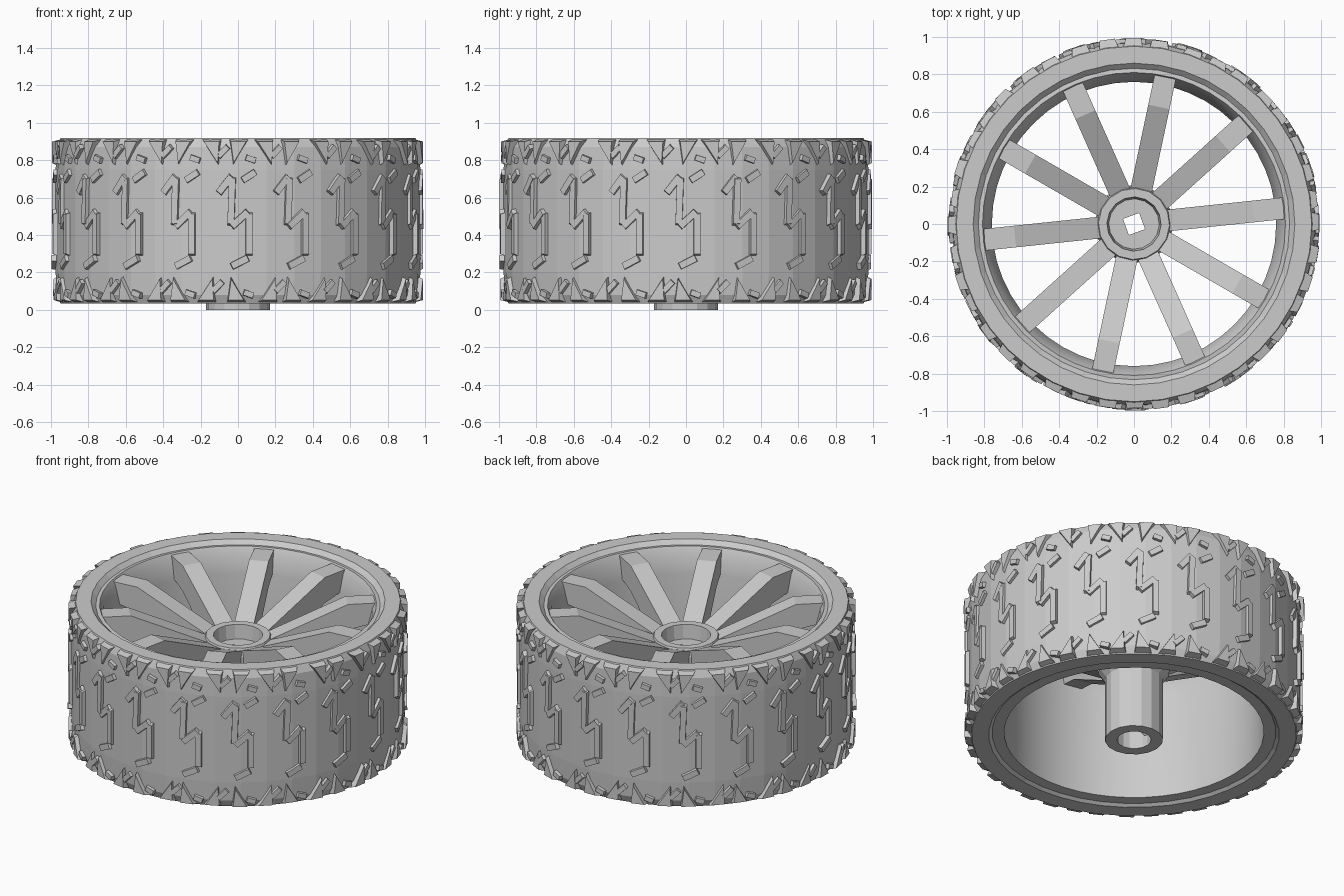
import bpy, bmesh, math, random
from mathutils import Vector

random.seed(4)
if "Cube" in bpy.data.objects:
    bpy.data.objects.remove(bpy.data.objects["Cube"], do_unlink=True)

grey = bpy.data.materials.new("plain_grey")
grey.use_nodes = True
grey.diffuse_color = (0.6, 0.6, 0.6, 1)
grey.node_tree.nodes["Principled BSDF"].inputs["Base Color"].default_value = (0.6, 0.6, 0.6, 1)


def finish(name, bm):
    bmesh.ops.recalc_face_normals(bm, faces=bm.faces)
    mesh = bpy.data.meshes.new(name)
    bm.to_mesh(mesh)
    bm.free()
    mesh.materials.append(grey)
    obj = bpy.data.objects.new(name, mesh)
    bpy.context.collection.objects.link(obj)
    return obj


def polar(r, a, z):
    return Vector((r * math.cos(a), r * math.sin(a), z))


def lathe(name, profile, segs, square=(), turn=0.0):
    """Spin a closed (radius, z) loop; points listed in square follow a square."""
    bm = bmesh.new()
    rings = []
    for i in range(segs):
        a = math.tau * i / segs
        k = max(abs(math.cos(a)), abs(math.sin(a)))
        rings.append([bm.verts.new(polar(r / k if j in square else r, a + turn, z))
                      for j, (r, z) in enumerate(profile)])
    n = len(profile)
    for i in range(segs):
        p, q = rings[i], rings[(i + 1) % segs]
        for j in range(n):
            bm.faces.new((p[j], q[j], q[(j + 1) % n], p[(j + 1) % n]))
    return finish(name, bm)


def prism(bm, low, high):
    """Join two matching outlines into a closed solid."""
    a = [bm.verts.new(v) for v in low]
    b = [bm.verts.new(v) for v in high]
    bm.faces.new(a)
    bm.faces.new(b)
    for i in range(len(a)):
        j = (i + 1) % len(a)
        bm.faces.new((a[i], a[j], b[j], b[i]))


def tread_block(bm, outline, angle, top=1.0, shrink=0.85):
    """Raise an outline of (arc, z) points from the tyre surface."""
    cu = sum(u for u, z in outline) / len(outline)
    cz = sum(z for u, z in outline) / len(outline)
    low = [polar(0.945, angle + u, z) for u, z in outline]
    high = [polar(top, angle + cu + (u - cu) * shrink, cz + (z - cz) * shrink)
            for u, z in outline]
    prism(bm, low, high)


def bar(p, q, width):
    """Outline of a straight strip from p to q."""
    d = Vector((q[0] - p[0], q[1] - p[1])).normalized() * width / 2
    return [(p[0] - d.y, p[1] + d.x), (p[0] + d.y, p[1] - d.x),
            (q[0] + d.y, q[1] - d.x), (q[0] - d.y, q[1] + d.x)]


# Tyre carcass
lathe("tyre", [(0.83, 0.05), (0.85, 0.035), (0.95, 0.035), (0.97, 0.08), (0.975, 0.2),
               (0.975, 0.75), (0.97, 0.87), (0.95, 0.918), (0.86, 0.918), (0.83, 0.89)], 40)

# Zigzag tread ridges around the middle
bm = bmesh.new()
path = [(-0.11, 0.62), (-0.03, 0.72), (-0.04, 0.44), (0.06, 0.53), (0.06, 0.28), (-0.04, 0.23)]
repeats = 20
for k in range(repeats):
    angle = math.tau * k / repeats
    for p, q in zip(path, path[1:]):
        tread_block(bm, bar(p, q, 0.042), angle, random.uniform(0.988, 0.998))
    tread_block(bm, bar((0.02, 0.69), (0.1, 0.74), 0.04), angle, 0.99)
finish("tread_ridges", bm)

# Jagged shoulder lugs along both edges
bm = bmesh.new()
lugs = 40
for k in range(lugs):
    for edge, inner in ((0.04, 0.19), (0.912, 0.76)):
        angle = math.tau * (k + random.uniform(-0.12, 0.12)) / lugs
        mid = (edge + inner) / 2
        tilt = 0.04 if k % 2 else -0.04
        tread_block(bm, [(-0.06, edge), (0.05, edge), (tilt, inner)], angle,
                    random.uniform(0.985, 0.998), 0.75)
        tread_block(bm, bar((0.03, mid - 0.02), (0.09, mid + tilt), 0.035), angle, 0.99)
finish("shoulder_lugs", bm)

# Rim barrel
rim = lathe("rim", [(0.76, 0.05), (0.85, 0.05), (0.85, 0.89), (0.81, 0.895),
                    (0.79, 0.86), (0.76, 0.74)], 48)
bpy.context.view_layer.objects.active = rim
rim.select_set(True)
bpy.ops.object.shade_smooth_by_angle(angle=math.radians(25))
rim.select_set(False)

# Ten sloping spokes with a level outer end
bm = bmesh.new()
side = [(0.17, 0.47), (0.64, 0.72), (0.81, 0.76), (0.81, 0.885), (0.64, 0.885), (0.17, 0.68)]
for k in range(10):
    angle = math.radians(6 + 36 * k)
    across = polar(0.058, angle + math.pi / 2, 0)
    prism(bm, [polar(r, angle, z) - across for r, z in side],
          [polar(r, angle, z) + across for r, z in side])
finish("spokes", bm)

# Hub with a dished top, square axle hole and round lower socket
hub = lathe("hub", [(0.1, 0), (0.17, 0), (0.17, 0.4), (0.21, 0.46), (0.21, 0.65), (0.19, 0.7),
                    (0.145, 0.7), (0.135, 0.61), (0.046, 0.61), (0.046, 0.5), (0.1, 0.5)],
            16, square=(8, 9), turn=math.radians(20))

# Set-screw hole through the hub wall
bm = bmesh.new()
ring = [(0.04 * math.cos(math.tau * i / 12), 0.11 + 0.04 * math.sin(math.tau * i / 12))
        for i in range(12)]
prism(bm, [(-0.3, y, z) for y, z in ring], [(-0.02, y, z) for y, z in ring])
cutter = finish("screw_hole_cutter", bm)
cutter.hide_render = True
cutter.hide_set(True)
cut = hub.modifiers.new("screw_hole", "BOOLEAN")
cut.operation = "DIFFERENCE"
cut.solver = "EXACT"
cut.object = cutter
